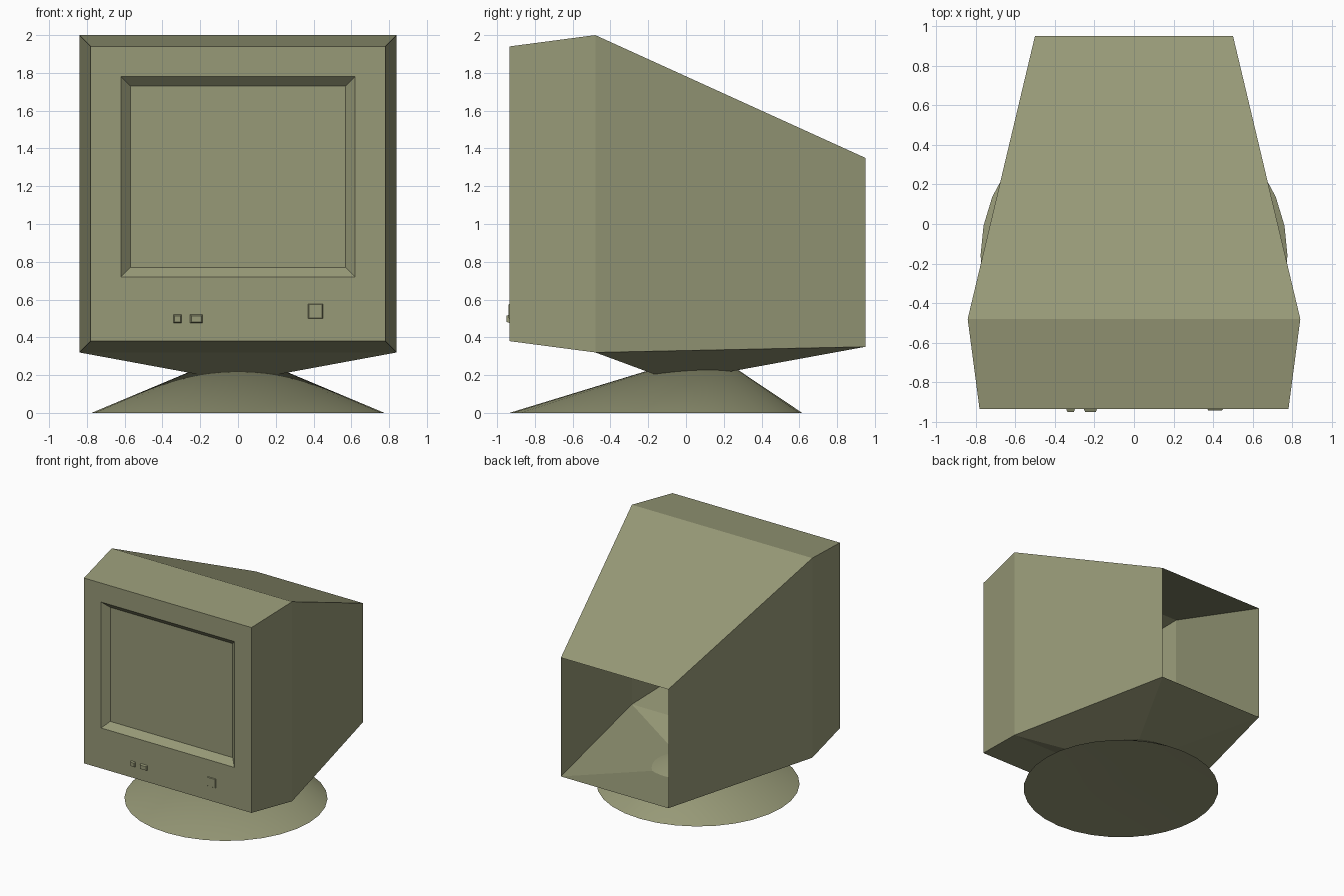
import bpy
import bmesh
from mathutils import Vector

cube = bpy.data.objects.get("Cube")
if cube:
    bpy.data.objects.remove(cube, do_unlink=True)

# Single aged plastic colour
plastic = bpy.data.materials.new("olive_beige_plastic")
plastic.use_nodes = True
COLOUR = (0.31, 0.32, 0.185, 1)
plastic.diffuse_color = COLOUR
plastic.node_tree.nodes["Principled BSDF"].inputs["Base Color"].default_value = COLOUR


def finish(bm, name):
    bmesh.ops.recalc_face_normals(bm, faces=bm.faces)
    mesh = bpy.data.meshes.new(name)
    bm.to_mesh(mesh)
    bm.free()
    mesh.materials.append(plastic)
    obj = bpy.data.objects.new(name, mesh)
    bpy.context.collection.objects.link(obj)
    return obj


def rect(bm, y, half, low, high, cx=0):
    """Rectangular loop facing the front."""
    corners = ((-half, low), (half, low), (half, high), (-half, high))
    return [bm.verts.new((cx + x, y, z)) for x, z in corners]


def loft(bm, loops, skip=()):
    """Bridge successive loops, leaving out the listed (band, side) faces."""
    for band, (a, b) in enumerate(zip(loops, loops[1:])):
        n = len(a)
        for i in range(n):
            if (band, i) not in skip:
                j = (i + 1) % n
                bm.faces.new((a[i], a[j], b[j], b[i]))


FRONT = -0.935

# Housing: shell open at the back, with bevelled front and recessed screen
bm = bmesh.new()
loops = [
    rect(bm, 0.95, 0.5, 0.35, 1.35),
    rect(bm, -0.48, 0.84, 0.32, 2.0),
    rect(bm, FRONT, 0.78, 0.38, 1.94),
    rect(bm, FRONT, 0.62, 0.72, 1.78),
    rect(bm, FRONT + 0.05, 0.57, 0.77, 1.73),
]
loft(bm, loops, skip={(0, 0)})
bm.faces.new(loops[-1])

# Underside: shallow inverted pyramid resting in the stand
tip = bm.verts.new((0, -0.06, 0.165))
back, mid = loops[0], loops[1]
under = [back[0], back[1], mid[1], mid[0]]
for i in range(4):
    bm.faces.new((under[i], under[(i + 1) % 4], tip))
finish(bm, "housing")

# Stand: round foot with an off-centre peak and slightly hollow underside
bm = bmesh.new()
rim = bmesh.ops.create_circle(bm, segments=32, radius=0.775)["verts"]
bmesh.ops.translate(bm, verts=rim, vec=Vector((0, -0.16, 0)))
edges = list(bm.edges)
for height in (0.325, 0.02):
    peak = bm.verts.new((0, 0.13, height))
    for e in edges:
        bm.faces.new((e.verts[0], e.verts[1], peak))
stand = finish(bm, "stand")
bpy.ops.object.select_all(action="DESELECT")
stand.select_set(True)
bpy.context.view_layer.objects.active = stand
bpy.ops.object.shade_smooth_by_angle(angle=0.35)


# Front controls: small raised tapered buttons
def button(name, cx, cz, half_x, half_z, depth, taper):
    bm = bmesh.new()
    loops = [
        rect(bm, FRONT, half_x, cz - half_z, cz + half_z, cx),
        rect(bm, FRONT - depth, half_x - taper, cz - half_z + taper, cz + half_z - taper, cx),
    ]
    loft(bm, loops)
    bm.faces.new(loops[-1])
    finish(bm, name)


button("small_button", -0.32, 0.498, 0.022, 0.022, 0.015, 0.006)
button("wide_button", -0.22, 0.498, 0.033, 0.022, 0.015, 0.006)
button("power_button", 0.41, 0.538, 0.039, 0.039, 0.006, 0.004)
